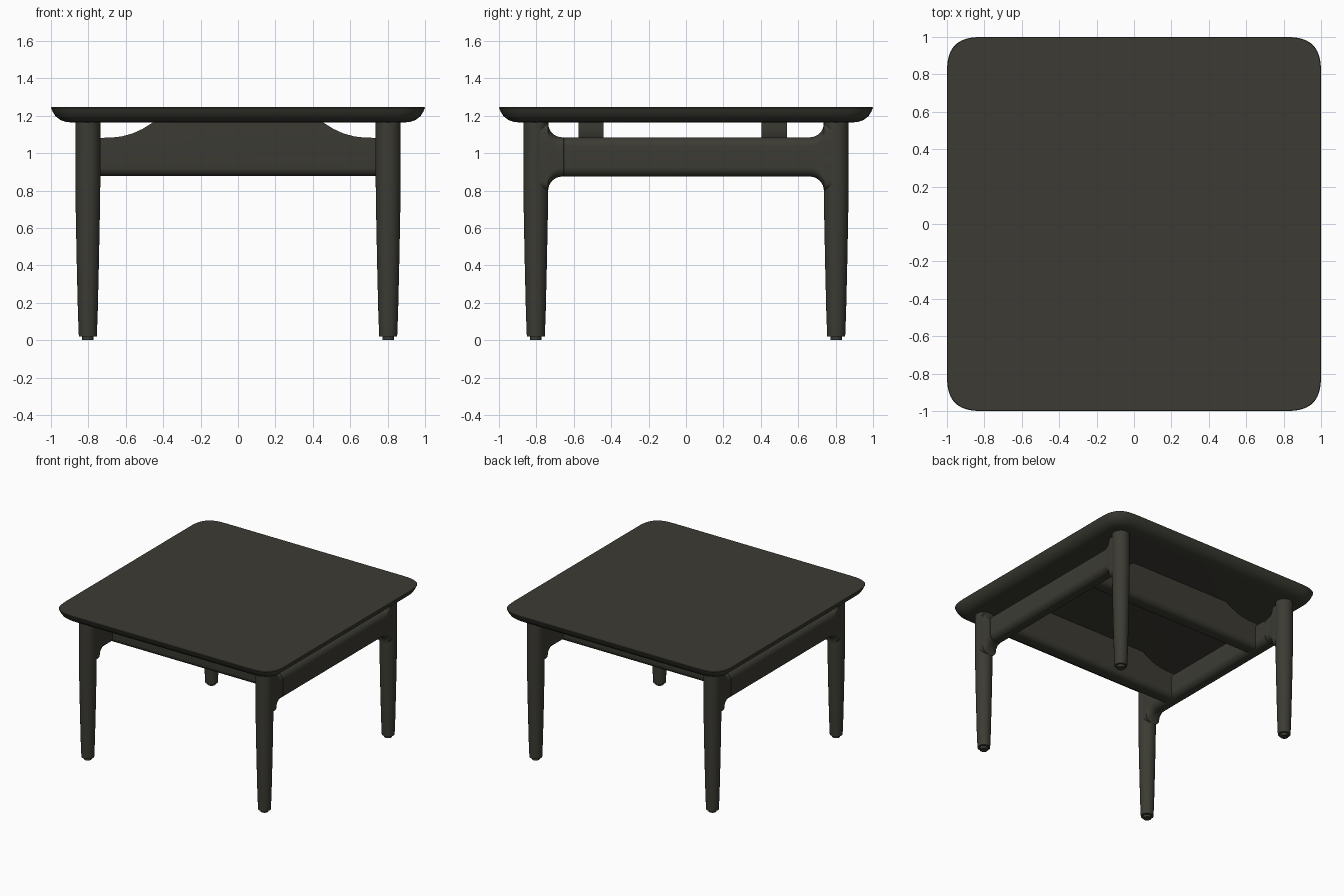
import bpy, bmesh, math

cube = bpy.data.objects.get("Cube")
if cube:
    bpy.data.objects.remove(cube, do_unlink=True)

wood = bpy.data.materials.new("dark wood")
wood.use_nodes = True
colour = (0.045, 0.044, 0.034, 1)
wood.diffuse_color = colour
wood.node_tree.nodes["Principled BSDF"].inputs["Base Color"].default_value = colour


def make_object(name, bm, angle=35):
    bmesh.ops.recalc_face_normals(bm, faces=bm.faces[:])
    mesh = bpy.data.meshes.new(name)
    bm.to_mesh(mesh)
    bm.free()
    mesh.materials.append(wood)
    obj = bpy.data.objects.new(name, mesh)
    bpy.context.collection.objects.link(obj)
    bpy.ops.object.select_all(action='DESELECT')
    obj.select_set(True)
    bpy.context.view_layer.objects.active = obj
    bpy.ops.object.shade_smooth_by_angle(angle=math.radians(angle))
    return obj


def loft(name, rings, angle=35):
    """Skin a row of equal point rings and cap both ends."""
    bm = bmesh.new()
    loops = [[bm.verts.new(p) for p in ring] for ring in rings]
    for a, b in zip(loops, loops[1:]):
        for i in range(len(a)):
            j = (i + 1) % len(a)
            bm.faces.new((a[i], a[j], b[j], b[i]))
    bm.faces.new(loops[0])
    bm.faces.new(loops[-1])
    return make_object(name, bm, angle)


def rounded_rect(hx, hy, r, power=2, steps=8):
    """Outline of a rectangle whose corners are superellipse arcs."""
    pts = []
    for sx, sy in ((1, 1), (-1, 1), (-1, -1), (1, -1)):
        arc = []
        for k in range(steps + 1):
            t = math.pi / 2 * k / steps
            arc.append((sx * (hx - r + r * math.cos(t) ** (2 / power)),
                        sy * (hy - r + r * max(0, math.sin(t)) ** (2 / power))))
        pts += arc if sx * sy > 0 else arc[::-1]
    return pts


# Table top: soft square with an undercut, curved rim
rim = [(0.87, 1.163), (0.92, 1.167), (0.95, 1.178), (0.975, 1.197),
       (0.99, 1.22), (1.0, 1.243), (0.997, 1.246)]
loft("table_top", [[(x, y, z) for x, y in rounded_rect(h, h, h - 0.79, 3, 12)]
                   for h, z in rim])

# Tapered round legs with small glides
leg_profile = [(0.03, 0), (0.03, 0.02), (0.048, 0.02), (0.053, 0.15), (0.059, 0.4),
               (0.064, 0.65), (0.067, 0.85), (0.067, 1.17)]
for side, sx in (("left", 1), ("right", -1)):
    for end, sy in (("front", -1), ("back", 1)):
        loft(f"{end}_{side}_leg",
             [[(sx * 0.803 + r * math.cos(math.tau * k / 32),
                sy * 0.803 + r * math.sin(math.tau * k / 32), z)
               for k in range(32)] for r, z in leg_profile])

# Side rails flaring into the legs, with one fine joint line each
FILLET, INNER = 0.075, 0.737
stations = [(-0.8, FILLET, 0)]
for k in range(9):
    t = math.pi / 2 * k / 8
    stations.append((-INNER + FILLET * (1 - math.cos(t)), FILLET * (1 - math.sin(t)), 0))
stations += [(-y, f, 0) for y, f, g in reversed(stations)]
stations += [(-0.656, 0, 0), (-0.654, 0, 0.006), (-0.652, 0, 0)]
stations.sort()
for name, s in (("left_side_rail", 1), ("right_side_rail", -1)):
    rings = []
    for y, flare, groove in stations:
        section = rounded_rect(0.063 - groove, 0.105 + flare - groove, 0.05 - groove)
        rings.append([(s * 0.803 + x, s * y, 0.98 + z) for x, z in section])
    loft(name, rings)

# Cross rails with scooped upper corners and rounded lower edges
scoop = [(0.77, 1.082), (0.68, 1.083), (0.62, 1.09), (0.56, 1.107),
         (0.51, 1.13), (0.47, 1.155), (0.45, 1.168)]
outline = [(-0.77, 0.877), (0.77, 0.877)] + scoop + [(-x, z) for x, z in reversed(scoop)]
for name, y in (("front_cross_rail", -0.507), ("back_cross_rail", 0.472)):
    bm = bmesh.new()
    face = bm.faces.new([bm.verts.new((x, y - 0.067, z)) for x, z in outline])
    ext = bmesh.ops.extrude_face_region(bm, geom=[face])["geom"]
    bmesh.ops.translate(bm, vec=(0, 0.134, 0),
                        verts=[g for g in ext if isinstance(g, bmesh.types.BMVert)])
    lower = [e for e in bm.edges if all(v.co.z < 0.9 for v in e.verts)
             and abs(e.verts[0].co.x - e.verts[1].co.x) > 1]
    bmesh.ops.bevel(bm, geom=lower, offset=0.045, segments=6, profile=0.5, affect='EDGES')
    make_object(name, bm)
